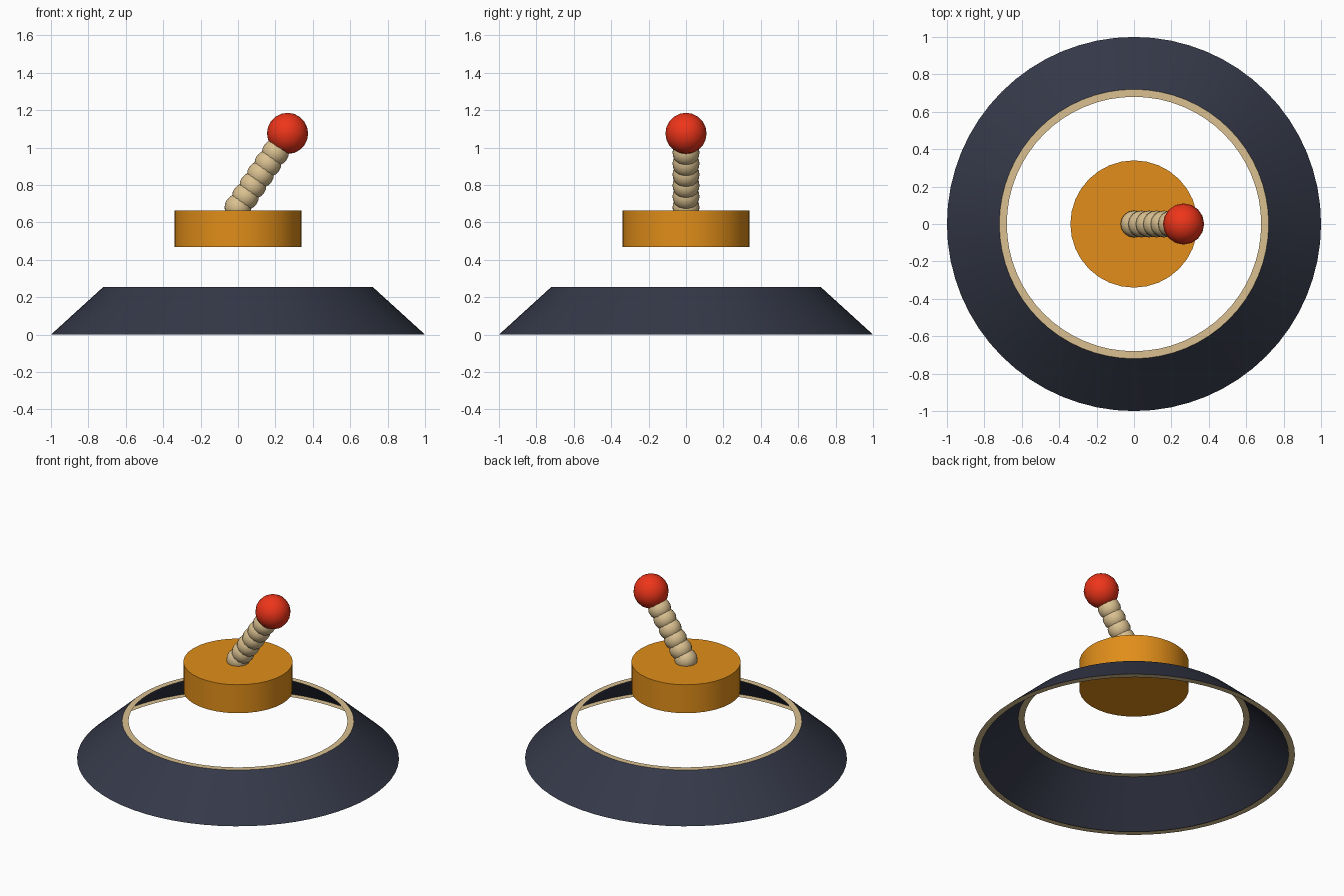
import bpy, math
from mathutils import Vector

if "Cube" in bpy.data.objects:
    bpy.data.objects.remove(bpy.data.objects["Cube"])


def material(name, rgb):
    m = bpy.data.materials.new(name)
    m.diffuse_color = (*rgb, 1)
    m.use_nodes = True
    m.node_tree.nodes["Principled BSDF"].inputs["Base Color"].default_value = m.diffuse_color
    return m


NAVY = material("navy", (0.035, 0.04, 0.065))
TAN = material("tan", (0.70, 0.53, 0.28))
ORANGE = material("orange", (0.75, 0.27, 0.01))
RED = material("red", (0.85, 0.035, 0.01))


def finish(obj, name, mat):
    obj.name = name
    obj.data.materials.append(mat)
    bpy.ops.object.select_all(action='DESELECT')
    obj.select_set(True)
    bpy.context.view_layer.objects.active = obj
    bpy.ops.object.shade_smooth_by_angle(angle=math.radians(35))
    return obj


def band(name, r0, z0, r1, z1, mat, n=64):
    """Open surface of revolution between two circles."""
    verts = [(r * math.cos(2 * math.pi * i / n), r * math.sin(2 * math.pi * i / n), z)
             for r, z in ((r0, z0), (r1, z1)) for i in range(n)]
    faces = [(i, (i + 1) % n, n + (i + 1) % n, n + i) for i in range(n)]
    mesh = bpy.data.meshes.new(name)
    mesh.from_pydata(verts, [], faces)
    obj = bpy.data.objects.new(name, mesh)
    bpy.context.collection.objects.link(obj)
    return finish(obj, name, mat)


def ball(name, centre, radius, mat, segments=16, rings=10):
    bpy.ops.mesh.primitive_uv_sphere_add(segments=segments, ring_count=rings,
                                         radius=radius, location=centre)
    return finish(bpy.context.object, name, mat)


# Sloping hollow skirt with a flat trim ring at each edge
band("skirt_wall", 1.0, 0, 0.72, 0.255, NAVY)
band("top_trim", 0.72, 0.255, 0.68, 0.255, TAN)
band("bottom_trim", 0.96, 0, 1.0, 0, TAN)

# Floating hub disc
bpy.ops.mesh.primitive_cylinder_add(vertices=32, radius=0.34, depth=0.195,
                                    location=(0, 0, 0.565))
finish(bpy.context.object, "hub", ORANGE)

# Leaning beaded stalk with a knob on the end
start, step = Vector((0, 0, 0.68)), Vector((0.04, 0, 0.0587))
for i in range(7):
    ball(f"stalk_bead_{i + 1}", start + step * i, 0.072, TAN)
ball("knob", (0.265, 0, 1.076), 0.11, RED)
